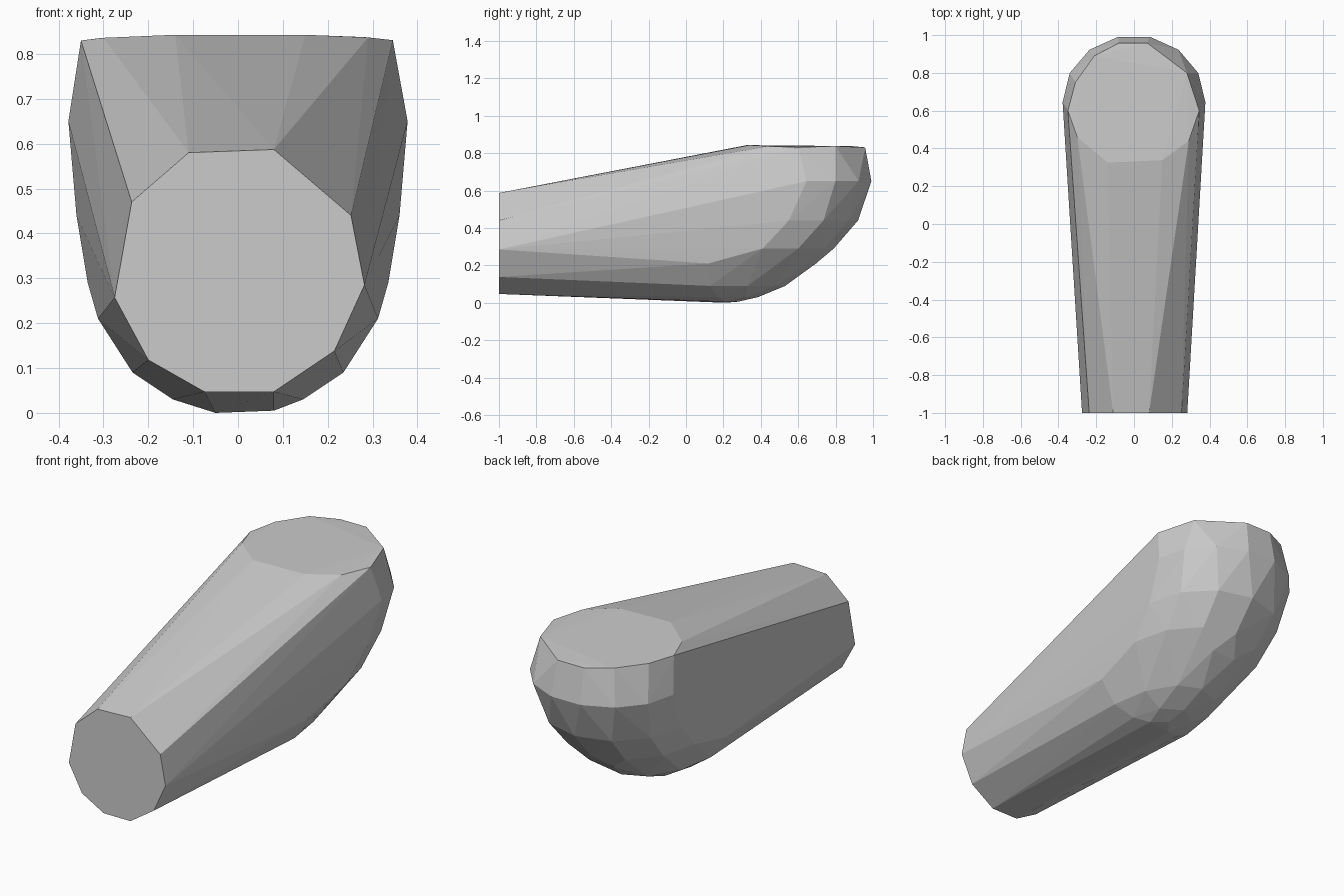
import bpy, bmesh, math

cube = bpy.data.objects.get("Cube")
if cube:
    bpy.data.objects.remove(cube, do_unlink=True)

grey = bpy.data.materials.new("plain_grey")
grey.use_nodes = True
colour = (0.6, 0.6, 0.6, 1)
grey.diffuse_color = colour
grey.node_tree.nodes["Principled BSDF"].inputs["Base Color"].default_value = colour

# Flat front end, as an x, z outline
front_end = [(-.11, .58), (.08, .587), (.252, .44), (.282, .285), (.215, .138),
             (.08, .047), (-.075, .047), (-.2, .118), (-.275, .257), (-.237, .47)]
points = [(x, -1, z) for x, z in front_end]

# Flat rounded top, as an x, y outline
flat_top = [(-.35, .6), (-.31, .75), (-.21, .89), (-.08, .958), (.07, .958), (.28, .8),
            (.345, .6), (.29, .44), (.15, .338), (-.14, .325), (-.3, .46)]
points += [(x, y, .843 - .013 * max(abs(x) / .35, (y - .6) / .36) ** 4) for x, y in flat_top]

# Rounded back: half-ellipse ribs of height, half width, side y, back y, segments
ribs = [(.65, .378, .645, 1.0, 7),
        (.44, .36, .55, .92, 6),
        (.29, .335, .41, .79, 6),
        (.21, .312, .12, .71, 7),
        (.09, .235, .13, .53, 6),
        (.03, .145, .17, .385, 4)]
for z, width, side, back, count in ribs:
    for i in range(count + 1):
        a = math.pi * i / count
        points.append((width * math.cos(a), side + (back - side) * math.sin(a), z))
points += [(-.05, .21, 0), (.08, .22, .005), (.01, .28, .006)]

# Skin everything with one faceted convex shell
bm = bmesh.new()
for p in points:
    bm.verts.new(p)
hull = bmesh.ops.convex_hull(bm, input=bm.verts)
loose = {v for v in hull["geom_interior"] + hull["geom_unused"] if isinstance(v, bmesh.types.BMVert)}
bmesh.ops.delete(bm, geom=list(loose), context="VERTS")
bmesh.ops.dissolve_limit(bm, angle_limit=math.radians(1), verts=bm.verts, edges=bm.edges)
bmesh.ops.recalc_face_normals(bm, faces=bm.faces)

mesh = bpy.data.meshes.new("faceted_body")
bm.to_mesh(mesh)
bm.free()
mesh.materials.append(grey)
body = bpy.data.objects.new("faceted_body", mesh)
bpy.context.collection.objects.link(body)
